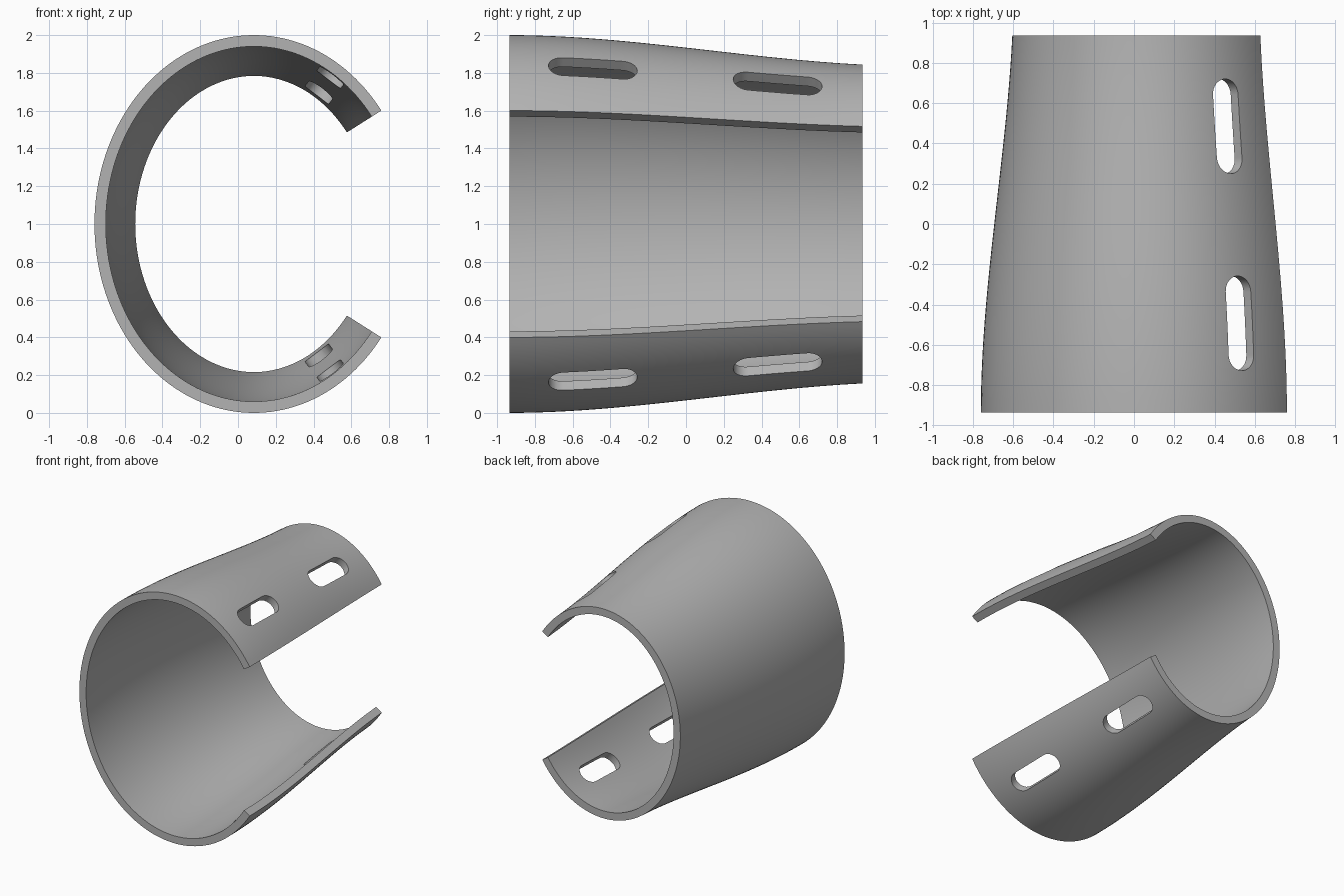
import bpy
import bmesh
from math import sin, cos, pi, radians
from mathutils import Vector

cube = bpy.data.objects.get("Cube")
if cube:
    bpy.data.objects.remove(cube, do_unlink=True)

# Main dimensions
CENTRE = Vector((0.084, 0, 1))
HALF_W, HALF_H = 0.844, 1.0
HALF_LEN = 0.935
TAPER = 0.156
WALL = 0.06
OPENING = radians(36.9)
SLOT_ANGLE = radians(57.4)
AROUND, ALONG = 128, 28

grey = bpy.data.materials.new("plain grey")
grey.use_nodes = True
colour = (0.45, 0.45, 0.45, 1)
grey.diffuse_color = colour
grey.node_tree.nodes["Principled BSDF"].inputs["Base Color"].default_value = colour


def ellipse(t):
    """Point and outward normal on the wide front rim."""
    point = CENTRE + Vector((HALF_W * cos(t), 0, HALF_H * sin(t)))
    normal = Vector((cos(t) / HALF_W, 0, sin(t) / HALF_H)).normalized()
    return point, normal


def drop(u):
    """Inward offset of the wall, flowing from front to back."""
    return TAPER * (3 * u**2 - 2 * u**3 + 0.6 * (u**3 - u**2))


def make_object(name, bm):
    bmesh.ops.recalc_face_normals(bm, faces=bm.faces)
    mesh = bpy.data.meshes.new(name)
    bm.to_mesh(mesh)
    bm.free()
    mesh.materials.append(grey)
    obj = bpy.data.objects.new(name, mesh)
    bpy.context.collection.objects.link(obj)
    return obj


# Open tapered shell: a loop round the wall section, swept round the ellipse
bm = bmesh.new()
steps = [i / ALONG for i in range(ALONG + 1)]
section = [(u, 0) for u in steps] + [(u, WALL) for u in reversed(steps)]
rows = []
for i in range(AROUND + 1):
    p, n = ellipse(OPENING + (2 * pi - 2 * OPENING) * i / AROUND)
    rows.append([bm.verts.new(p - n * (drop(u) + inset)
                              + Vector((0, (2 * u - 1) * HALF_LEN, 0)))
                 for u, inset in section])
count = len(section)
for a, b in zip(rows, rows[1:]):
    for j in range(count):
        k = (j + 1) % count
        bm.faces.new((a[j], a[k], b[k], b[j]))
# Lengthwise edges of the opening, closed with quads
for row in (rows[0], rows[-1]):
    for j in range(ALONG):
        bm.faces.new((row[j], row[j + 1], row[-2 - j], row[-1 - j]))
shell = make_object("curved_shell", bm)


def slot_cutter(y, side):
    """Rounded slot prism pointing along the wall normal."""
    p, n = ellipse(side * SLOT_ANGLE)
    across = Vector((n.z, 0, -n.x))
    radius, straight = 0.078, 0.157
    bm = bmesh.new()
    loop = []
    for end in (1, -1):
        for i in range(17):
            a = pi * i / 16
            loop.append(across * radius * cos(a) * end
                        + Vector((0, y + end * (straight + radius * sin(a)), 0)))
    rings = [[bm.verts.new(p + n * d + v) for v in loop] for d in (0.15, -0.35)]
    for ring in rings:
        bm.faces.new(ring)
    for j in range(len(loop)):
        bm.faces.new((rings[0][j - 1], rings[0][j], rings[1][j], rings[1][j - 1]))
    cutter = make_object("slot_cutter", bm)
    cutter.hide_render = True
    return cutter


# Two slots along each lip of the opening
bpy.context.view_layer.objects.active = shell
for side in (1, -1):
    for y in (-0.493, 0.485):
        cutter = slot_cutter(y, side)
        mod = shell.modifiers.new("slot", "BOOLEAN")
        mod.operation = "DIFFERENCE"
        mod.solver = "EXACT"
        mod.object = cutter
        bpy.ops.object.modifier_apply(modifier=mod.name)
        bpy.data.objects.remove(cutter, do_unlink=True)

bpy.ops.object.select_all(action="DESELECT")
shell.select_set(True)
bpy.ops.object.shade_smooth_by_angle(angle=radians(30))
